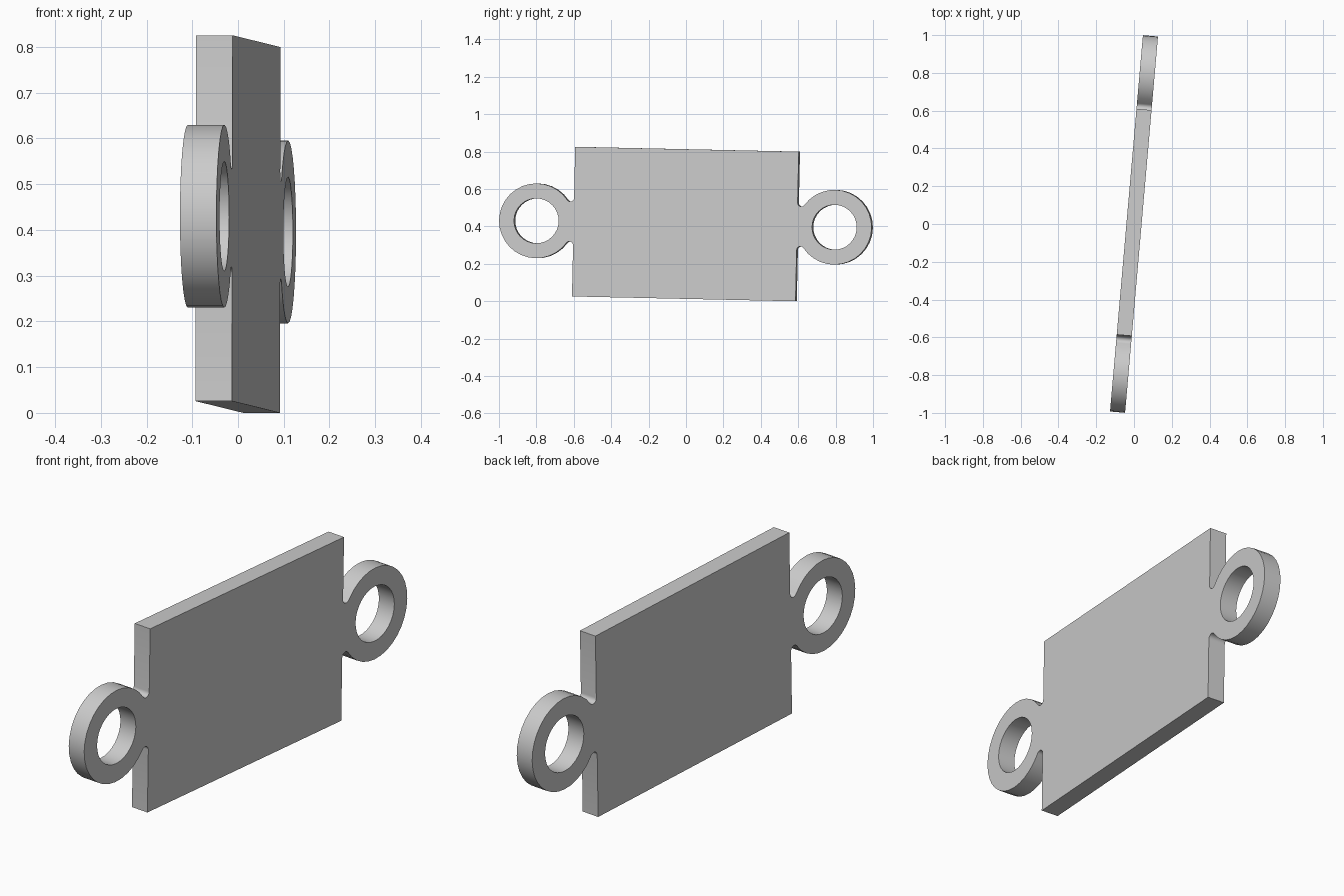
import bpy, bmesh
from math import cos, sin, pi, sqrt, atan2, radians
from mathutils import Matrix, Vector

cube = bpy.data.objects.get("Cube")
if cube:
    bpy.data.objects.remove(cube, do_unlink=True)

HALF_LEN, HALF_H, THICK = 0.6, 0.4, 0.08     # plate
RING, HOLE, FILLET = 0.2, 0.12, 0.02         # end loops
CENTRE = HALF_LEN + RING


def arc(cx, cy, r, a0, a1, n):
    """Points on an arc from angle a0 to a1."""
    return [Vector((cx + r * cos(a0 + (a1 - a0) * i / n),
                    cy + r * sin(a0 + (a1 - a0) * i / n))) for i in range(n + 1)]


def add_spline(curve, points):
    spline = curve.splines.new('POLY')
    spline.points.add(len(points) - 1)
    for p, co in zip(spline.points, points):
        p.co = (co.x, co.y, 0, 1)
    spline.use_cyclic_u = True


# Half outline: plate edge, lower fillet, ring, upper fillet
drop = sqrt((RING + FILLET) ** 2 - (RING - FILLET) ** 2)
a = atan2(drop, RING - FILLET)
lower = arc(HALF_LEN + FILLET, -drop, FILLET, pi, a, 8)
upper = [Vector((p.x, -p.y)) for p in reversed(lower)]
ring = arc(CENTRE, 0, RING, a - pi, pi - a, 26)
half = [Vector((HALF_LEN, -HALF_H))] + lower + ring[1:-1] + upper + [Vector((HALF_LEN, HALF_H))]

# Filled profile with a hole in each ring
curve = bpy.data.curves.new("plate_profile", 'CURVE')
curve.dimensions = '2D'
curve.fill_mode = 'BOTH'
curve.extrude = THICK / 2
add_spline(curve, half + [-p for p in half])
for side in (-1, 1):
    add_spline(curve, arc(side * CENTRE, 0, HOLE, 0, 2 * pi, 32)[:-1])
profile = bpy.data.objects.new("plate_profile", curve)
bpy.context.collection.objects.link(profile)
bpy.context.view_layer.update()
mesh = bpy.data.meshes.new_from_object(
    profile.evaluated_get(bpy.context.evaluated_depsgraph_get()))
bpy.data.objects.remove(profile, do_unlink=True)

# Weld caps to walls, stand the plate upright and lean it slightly
upright = Matrix(((0, 0, 1), (1, 0, 0), (0, 1, 0))).to_4x4()
pose = Matrix.Rotation(radians(-5), 4, 'Z') @ Matrix.Rotation(radians(-1.23), 4, 'X') @ upright
bm = bmesh.new()
bm.from_mesh(mesh)
bmesh.ops.remove_doubles(bm, verts=bm.verts, dist=1e-5)
bmesh.ops.transform(bm, matrix=pose, verts=bm.verts)
bmesh.ops.recalc_face_normals(bm, faces=bm.faces)
low = min(v.co.z for v in bm.verts)
bmesh.ops.translate(bm, vec=(0, 0, -low), verts=bm.verts)
bm.to_mesh(mesh)
bm.free()

plate = bpy.data.objects.new("plate_with_ring_ends", mesh)
bpy.context.collection.objects.link(plate)

# Plain grey
grey = bpy.data.materials.new("light_grey")
grey.use_nodes = True
colour = (0.6, 0.6, 0.6, 1)
grey.diffuse_color = colour
grey.node_tree.nodes["Principled BSDF"].inputs["Base Color"].default_value = colour
mesh.materials.clear()
mesh.materials.append(grey)

bpy.ops.object.select_all(action='DESELECT')
plate.select_set(True)
bpy.context.view_layer.objects.active = plate
bpy.ops.object.shade_smooth_by_angle(angle=radians(30))
